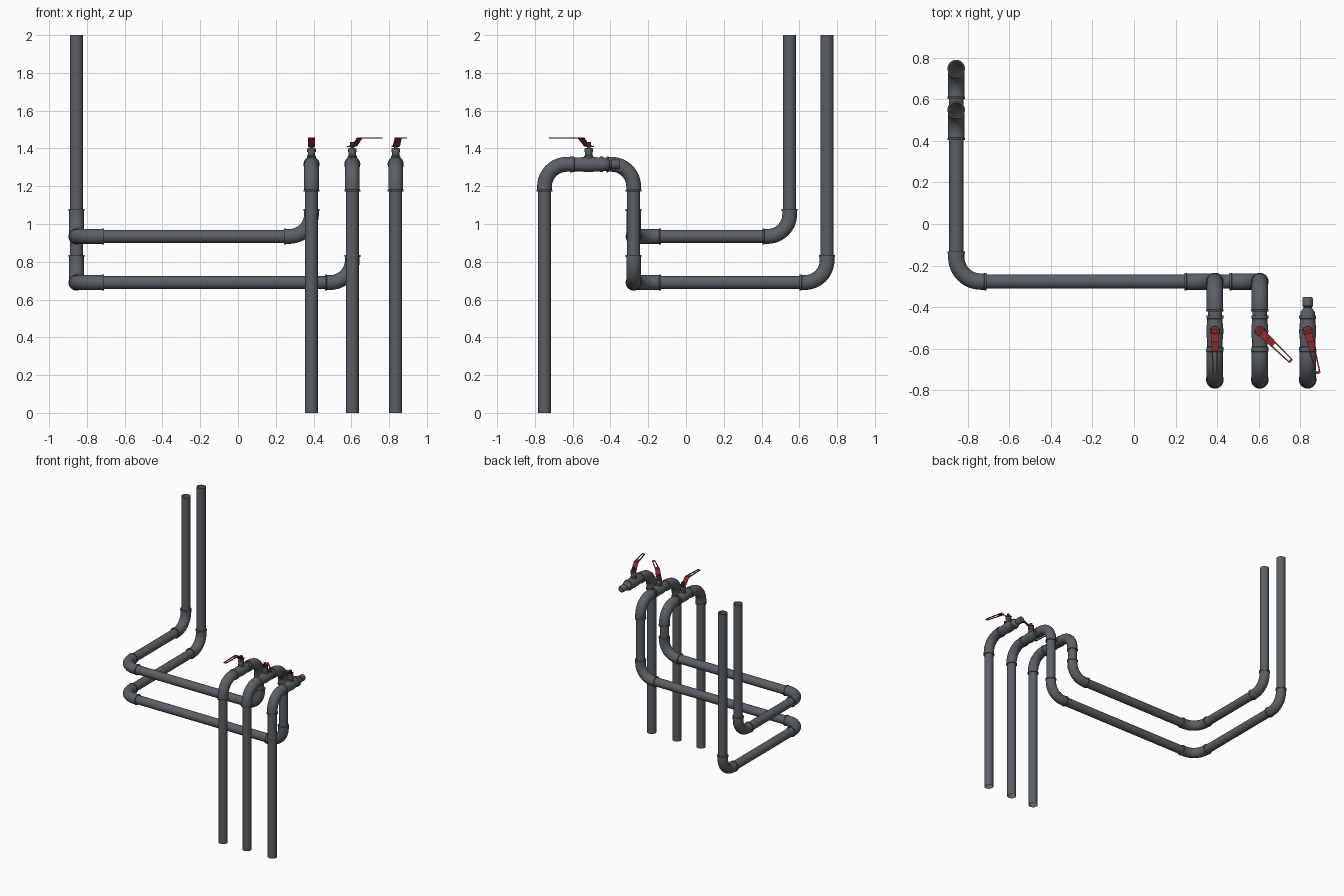
import bpy, bmesh, math
from mathutils import Vector, Matrix

if "Cube" in bpy.data.objects:
    bpy.data.objects.remove(bpy.data.objects["Cube"])

def material(name, rgb):
    m = bpy.data.materials.new(name)
    m.diffuse_color = (*rgb, 1)
    m.use_nodes = True
    m.node_tree.nodes["Principled BSDF"].inputs["Base Color"].default_value = m.diffuse_color
    return m

GREY = material("pipe grey", (0.105, 0.118, 0.132))
RED = material("handle red", (0.26, 0.022, 0.022))
R, LEG, BEND = 0.0345, 0.145, 0.118      # pipe radius, elbow length, bend radius
SIDES = 28

def finish(name, bm, mat, smooth=True):
    bmesh.ops.recalc_face_normals(bm, faces=bm.faces)
    me = bpy.data.meshes.new(name)
    bm.to_mesh(me)
    bm.free()
    me.materials.append(mat)
    ob = bpy.data.objects.new(name, me)
    bpy.context.collection.objects.link(ob)
    if smooth:
        bpy.context.view_layer.objects.active = ob
        ob.select_set(True)
        bpy.ops.object.shade_smooth_by_angle(angle=math.radians(35))
        ob.select_set(False)
    return ob

def sweep(name, stations, cap=False):
    """Tube through (point, direction, radius) stations."""
    bm = bmesh.new()
    d0 = stations[0][1].normalized()
    u = d0.orthogonal().normalized()
    rings = []
    for p, d, r in stations:
        d = d.normalized()
        u = d0.rotation_difference(d) @ u
        d0 = d
        v = d.cross(u)
        rings.append([bm.verts.new(p + r * (math.cos(a) * u + math.sin(a) * v))
                      for a in (2 * math.pi * i / SIDES for i in range(SIDES))])
    for a, b in zip(rings, rings[1:]):
        for i in range(SIDES):
            j = (i + 1) % SIDES
            bm.faces.new((a[i], a[j], b[j], b[i]))
    if cap:
        bm.faces.new(rings[0])
        bm.faces.new(rings[-1])
    return finish(name, bm, GREY)

def turned(name, start, direction, profile, cap=True):
    """Turned part from (distance, radius) pairs along a direction."""
    s, d = Vector(start), Vector(direction)
    return sweep(name, [(s + d * t, d, r) for t, r in profile], cap)

def elbow(name, corner, din, dout):
    c = Vector(corner)
    s, e = c - din * LEG, c + dout * LEG
    rim = [(0, R), (0, 0.0425), (0.009, 0.0425), (0.011, 0.0395)]
    st = [(s + din * t, din, r) for t, r in rim]
    centre = c - din * BEND + dout * BEND
    for k in range(13):
        a = math.pi / 2 * k / 12
        st.append((centre + BEND * (din * math.sin(a) - dout * math.cos(a)),
                   din * math.cos(a) + dout * math.sin(a), 0.0395))
    st += [(e - dout * t, dout, r) for t, r in reversed(rim)]
    sweep(name, st)

def pipe_run(name, pts):
    """Straight pipes with an elbow at every inner point."""
    pts = [Vector(p) for p in pts]
    n = len(pts)
    dirs = [(b - a).normalized() for a, b in zip(pts, pts[1:])]
    for i, d in enumerate(dirs):
        a = pts[i] + d * (LEG - 0.005 if i > 0 else 0)
        b = pts[i + 1] - d * (LEG - 0.005 if i < n - 2 else 0)
        sweep(f"{name}_straight_{i + 1}", [(a, d, R), (b, d, R)])
    for i in range(1, n - 1):
        elbow(f"{name}_elbow_{i}", pts[i], dirs[i - 1], dirs[i])

def lever(name, x, y, angle):
    """Bent lever plate with a long slot, pointing to -y turned by angle."""
    # (distance, height, half width, half slot width)
    prof = [(-0.022, 1.413, 0.017, 0), (0.014, 1.416, 0.019, 0), (0.052, 1.458, 0.018, 0),
            (0.09, 1.458, 0.016, 0), (0.094, 1.458, 0.016, 0.009),
            (0.2, 1.458, 0.012, 0.006), (0.204, 1.458, 0.012, 0), (0.211, 1.458, 0.010, 0)]
    bm = bmesh.new()
    rows = [[bm.verts.new((w, -t, z)) for w in (-hw, -s, s, hw)] for t, z, hw, s in prof]
    for k, (a, b) in enumerate(zip(rows, rows[1:])):
        for i in range(3):
            if not (i == 1 and k == 4):
                bm.faces.new((a[i], a[i + 1], b[i + 1], b[i]))
    bmesh.ops.remove_doubles(bm, verts=bm.verts, dist=1e-5)
    bmesh.ops.dissolve_degenerate(bm, edges=bm.edges, dist=1e-5)
    bmesh.ops.recalc_face_normals(bm, faces=bm.faces)
    bmesh.ops.solidify(bm, geom=bm.faces[:], thickness=0.006)
    # hexagonal nut on the pivot
    bmesh.ops.create_cone(bm, cap_ends=True, segments=6, radius1=0.012, radius2=0.012,
                          depth=0.022, matrix=Matrix.Translation((0, 0, 1.423)))
    bm.transform(Matrix.Translation((x, y, 0)) @ Matrix.Rotation(angle, 4, 'Z'))
    finish(name, bm, RED, False)

X1, X2, X3 = 0.389, 0.605, 0.835
YF, YB, XL, ZT = -0.749, -0.277, -0.855, 1.316
VY = -0.515

# long pipe runs
pipe_run("upper_pipe", [(X1, YF, 0), (X1, YF, ZT), (X1, YB, ZT), (X1, YB, 0.934),
                        (XL, YB, 0.934), (XL, 0.549, 0.934), (XL, 0.549, 2)])
pipe_run("lower_pipe", [(X2, YF, 0), (X2, YF, ZT), (X2, YB, ZT), (X2, YB, 0.69),
                        (XL, YB, 0.69), (XL, 0.747, 0.69), (XL, 0.747, 2)])
# short outlet pipe with a tap nozzle
pipe_run("outlet_pipe", [(X3, YF, 0), (X3, YF, ZT), (X3, -0.44, ZT)])
turned("outlet_nozzle", (X3, -0.445, ZT), (0, 1, 0),
       [(0, 0.036), (0.02, 0.035), (0.033, 0.028), (0.04, 0.021), (0.047, 0.021),
        (0.05, 0.026), (0.085, 0.026), (0.095, 0.021)])

# ball valves with lever handles
for i, (x, turn) in enumerate([(X1, 0), (X2, 46), (X3, 14)], 1):
    turned(f"valve_body_{i}", (x, -0.606, ZT), (0, 1, 0),
           [(0, 0.041), (0.014, 0.041), (0.016, 0.037), (0.045, 0.037), (0.065, 0.040),
            (0.09, 0.041), (0.115, 0.040), (0.135, 0.037), (0.15, 0.037),
            (0.152, 0.041), (0.166, 0.041)])
    turned(f"valve_stem_{i}", (x, VY, 1.33), (0, 0, 1),
           [(0, 0.026), (0.03, 0.024), (0.035, 0.019), (0.05, 0.019), (0.052, 0.023),
            (0.07, 0.023), (0.072, 0.010), (0.085, 0.010)])
    lever(f"valve_lever_{i}", x, VY, math.radians(turn))
